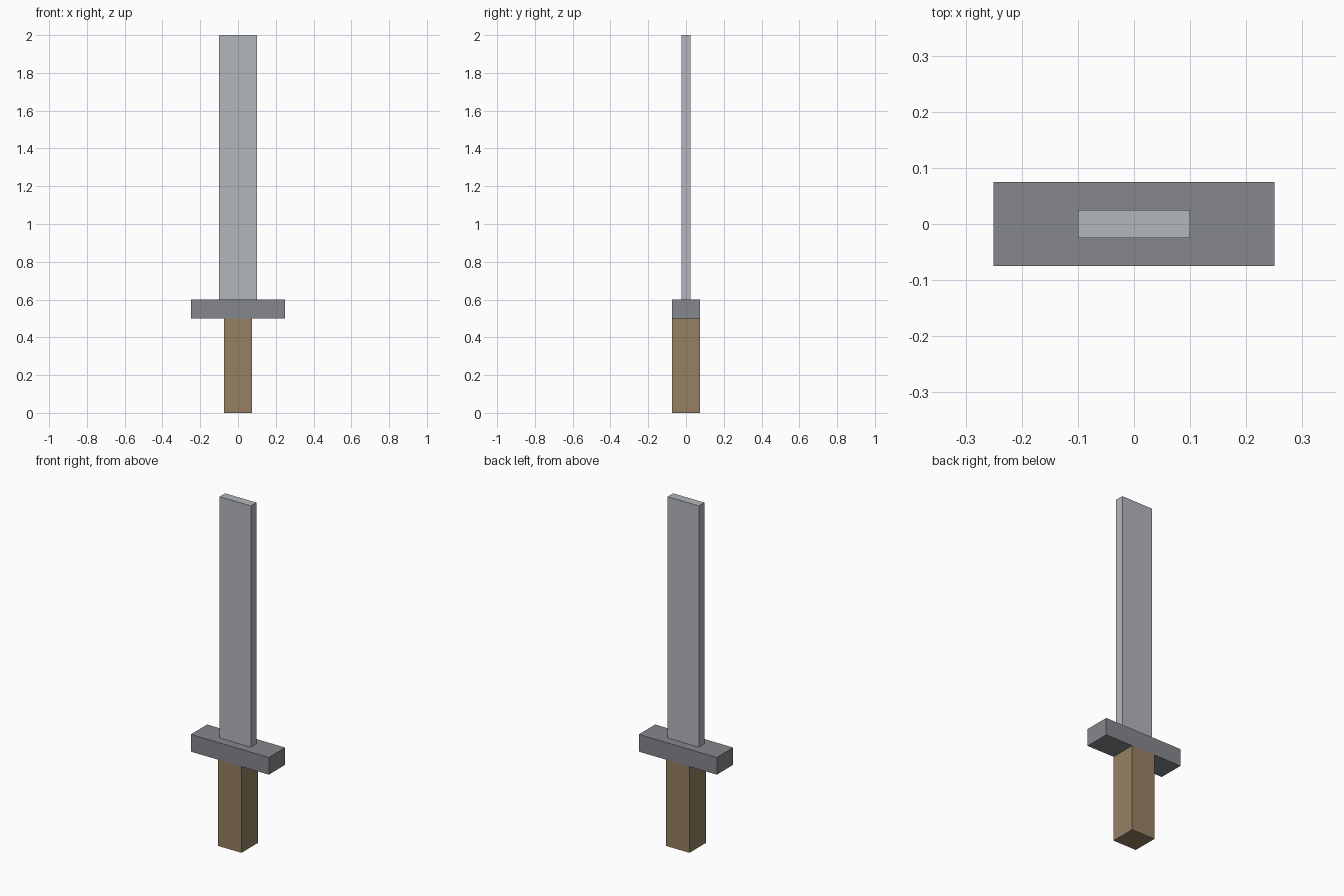
import bpy

if "Cube" in bpy.data.objects:
    bpy.data.objects.remove(bpy.data.objects["Cube"])


def material(name, rgb):
    mat = bpy.data.materials.new(name)
    mat.diffuse_color = (*rgb, 1.0)
    mat.use_nodes = True
    mat.node_tree.nodes["Principled BSDF"].inputs["Base Color"].default_value = mat.diffuse_color
    return mat


def box(name, width, depth, bottom, top, mat):
    bpy.ops.mesh.primitive_cube_add(size=1, location=(0, 0, (bottom + top) / 2))
    obj = bpy.context.object
    obj.name = name
    obj.scale = (width, depth, top - bottom)
    bpy.ops.object.transform_apply(location=False, rotation=False, scale=True)
    obj.data.materials.append(mat)
    return obj


steel = material("light steel", (0.45, 0.47, 0.50))
iron = material("dark iron", (0.24, 0.245, 0.265))
wood = material("brown wood", (0.31, 0.216, 0.122))

# Square wooden grip
box("grip", 0.15, 0.15, 0.0, 0.5, wood)
# Wide crossguard
box("crossguard", 0.5, 0.15, 0.5, 0.6, iron)
# Flat blade with a square tip
box("blade", 0.2, 0.05, 0.6, 2.0, steel)
